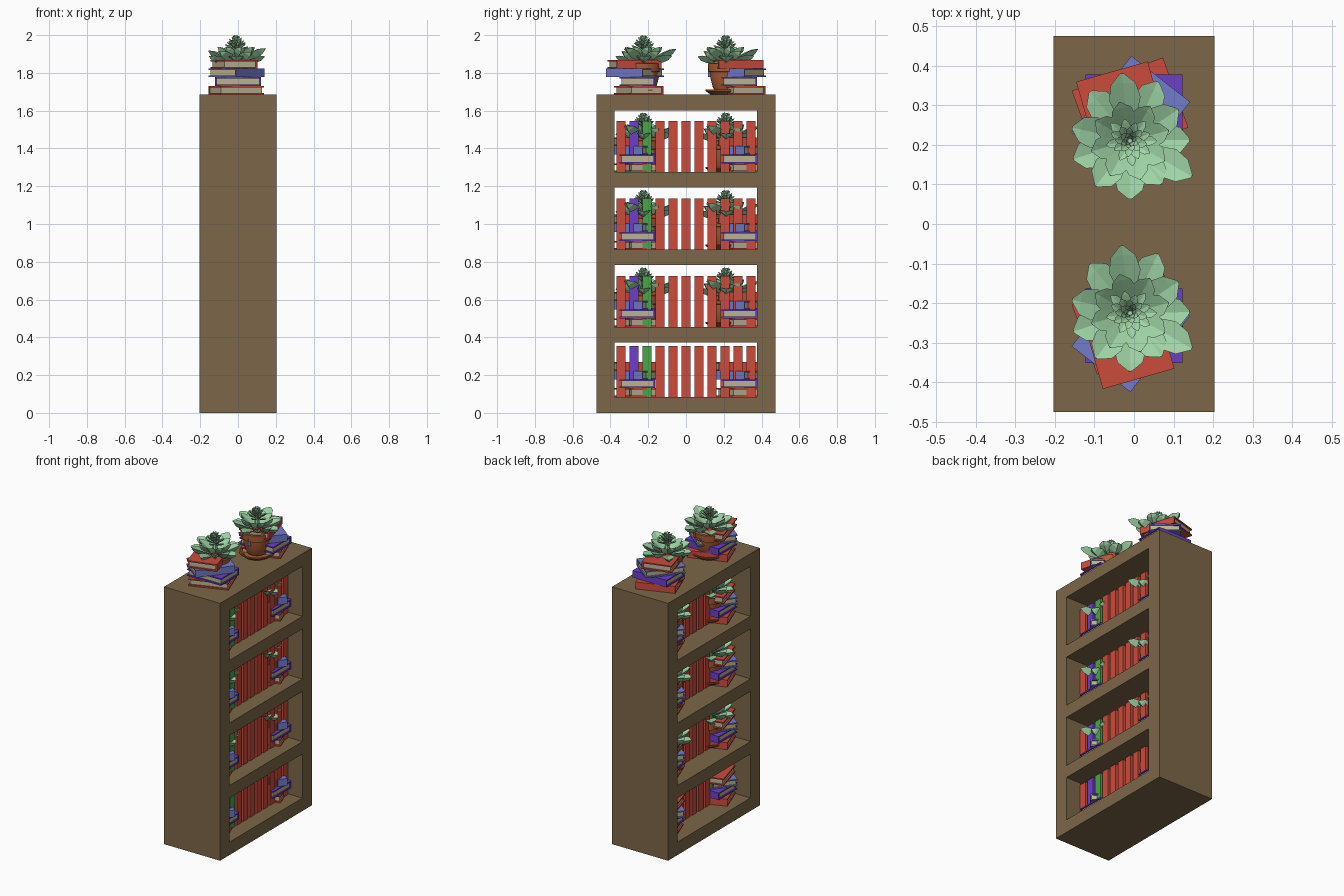
import bpy, bmesh, math
from mathutils import Matrix, Vector

if "Cube" in bpy.data.objects:
    bpy.data.objects.remove(bpy.data.objects["Cube"])

def mat(name, rgb):
    m = bpy.data.materials.new(name)
    m.diffuse_color = (*rgb, 1)
    m.use_nodes = True
    m.node_tree.nodes["Principled BSDF"].inputs["Base Color"].default_value = m.diffuse_color
    return m

WOOD = mat("wood", (0.2, 0.135, 0.065))
RED = mat("red", (0.6, 0.07, 0.045))
BLUE = mat("blue", (0.17, 0.2, 0.6))
PURPLE = mat("purple", (0.15, 0.05, 0.58))
GREEN = mat("green", (0.07, 0.38, 0.07))
PAPER = mat("paper", (0.5, 0.45, 0.3))
CLAY = mat("clay", (0.4, 0.11, 0.035))
SOIL = mat("soil", (0.06, 0.035, 0.02))
LEAF = mat("leaf", (0.35, 0.66, 0.38))

def put(name, mesh, loc=(0, 0, 0), rot=0.0):
    ob = bpy.data.objects.new(name, mesh)
    ob.location = loc
    ob.rotation_euler.z = rot
    bpy.context.collection.objects.link(ob)
    return ob

def finish(bm, name, mats):
    bmesh.ops.recalc_face_normals(bm, faces=bm.faces)
    me = bpy.data.meshes.new(name)
    bm.to_mesh(me)
    bm.free()
    for m in mats:
        me.materials.append(m)
    return me

def add_box(bm, lo, hi, slot=0):
    lo, hi = Vector(lo), Vector(hi)
    m = Matrix.Translation((lo + hi) / 2) @ Matrix.Diagonal((*(hi - lo), 1))
    for v in bmesh.ops.create_cube(bm, size=1, matrix=m)["verts"]:
        for f in v.link_faces:
            f.material_index = slot

# Bookcase: rectangular outline with four openings, extruded through its depth
FLOORS = [0.085, 0.455, 0.865, 1.275]
CEILINGS = [0.373, 0.783, 1.193, 1.602]
TOP = 1.685
curve = bpy.data.curves.new("bookcase_outline", "CURVE")
curve.dimensions, curve.fill_mode, curve.extrude = "2D", "BOTH", 0.203
openings = [(-0.378, 0.376, a, b) for a, b in zip(FLOORS, CEILINGS)]
for y0, y1, z0, z1 in [(-0.475, 0.475, 0, TOP)] + openings:
    sp = curve.splines.new("POLY")
    sp.points.add(3)
    sp.use_cyclic_u = True
    for p, (y, z) in zip(sp.points, [(y0, z0), (y1, z0), (y1, z1), (y0, z1)]):
        p.co = (y, z, 0, 1)
outline = put("bookcase_outline", curve)
bpy.context.view_layer.update()
case_mesh = bpy.data.meshes.new_from_object(
    outline.evaluated_get(bpy.context.evaluated_depsgraph_get()))
bpy.data.objects.remove(outline)
case_mesh.materials.clear()
case_mesh.materials.append(WOOD)
for poly in case_mesh.polygons:
    poly.use_smooth = False
case = put("bookcase", case_mesh)
case.rotation_euler = (math.pi / 2, 0, math.pi / 2)

# Upright book
def upright_mesh(name, m):
    bm = bmesh.new()
    add_box(bm, (-0.06, -0.024, 0), (0.105, 0.024, 0.27))
    return finish(bm, name, [m])

# Lying book: two covers, a spine on the -y long side, inset pages
BL, BW, BH, CT = 0.245, 0.188, 0.046, 0.008
def lying_mesh(name, m):
    bm = bmesh.new()
    x, y = BL / 2, BW / 2
    add_box(bm, (-x, -y, 0), (x, y, CT))
    add_box(bm, (-x, -y, BH - CT), (x, y, BH))
    add_box(bm, (-x, -y, CT), (x, -y + CT, BH - CT))
    add_box(bm, (-x + 0.008, -y + CT, CT), (x - 0.008, y - 0.01, BH - CT), 1)
    return finish(bm, name, [m, PAPER])

UPRIGHT = {m.name: upright_mesh("upright_" + m.name, m) for m in (RED, PURPLE, GREEN)}
LYING = {m.name: lying_mesh("lying_" + m.name, m) for m in (RED, BLUE, PURPLE)}
STACK = [("red", -0.01, 0.02, 200), ("purple", 0, 0.013, 180),
         ("blue", -0.008, 0, 52), ("red", -0.022, -0.003, 106)]

# Pot with saucer, lathed from a profile
def lathe(name, profile, m, steps=32):
    bm = bmesh.new()
    vs = [bm.verts.new((r, 0, z)) for r, z in profile]
    es = [bm.edges.new(p) for p in zip(vs, vs[1:])]
    bmesh.ops.spin(bm, geom=vs + es, cent=(0, 0, 0), axis=(0, 0, 1),
                   angle=2 * math.pi, steps=steps)
    bmesh.ops.remove_doubles(bm, verts=bm.verts, dist=1e-5)
    return finish(bm, name, [m])

POT = lathe("pot", [(0, 0.02), (0.058, 0.02), (0.068, 0.04), (0.08, 0.085), (0.084, 0.12),
                    (0.092, 0.122), (0.094, 0.165), (0.084, 0.168), (0.08, 0.14), (0, 0.14)], CLAY)
SAUCER = lathe("saucer", [(0, 0), (0.08, 0), (0.107, 0.02), (0.107, 0.027),
                          (0.098, 0.027), (0.078, 0.012), (0, 0.012)], CLAY)
SOIL_MESH = lathe("soil", [(0, 0.138), (0.082, 0.138), (0.08, 0.152), (0, 0.158)], SOIL)

# Faceted succulent leaf: diamond cross-sections along a curved spine
SECTIONS = [(0, 0.3), (0.3, 0.55), (0.62, 1.0), (0.85, 0.8), (1.0, 0.12)]
def add_leaf(bm, angle, tilt, length, width, z, bend=0.1, r0=0.01):
    m = (Matrix.Rotation(angle, 4, "Z") @ Matrix.Translation((r0, 0, z))
         @ Matrix.Rotation(-tilt, 4, "Y"))
    rings = []
    for t, w in SECTIONS:
        h = w * width / 2
        c = bend * length * (t * t - t)
        pts = [(0, -h, 0.35 * h), (0, 0, 0.12 * h), (0, h, 0.35 * h), (0, 0, -0.5 * h)]
        rings.append([bm.verts.new(m @ Vector((t * length, y, c + zz))) for _, y, zz in pts])
    for a, b in zip(rings, rings[1:]):
        for i in range(4):
            j = (i + 1) % 4
            bm.faces.new((a[i], a[j], b[j], b[i]))
    bm.faces.new(rings[0][::-1])
    bm.faces.new(rings[-1])

def plant_mesh():
    bm = bmesh.new()
    # large outer leaves: direction and reach
    outer = [(-30, .18), (1, .15), (33, .145), (65, .165), (97, .172), (129, .16),
             (167, .15), (198, .15), (233, .143), (270, .147), (306, .135)]
    for i, (a, reach) in enumerate(outer):
        tilt = math.radians(12 if i % 2 else 23)
        add_leaf(bm, math.radians(a), tilt, (reach - 0.01) / math.cos(tilt), 0.08, 0.172)
    # middle ring
    for i in range(8):
        add_leaf(bm, math.radians(15 + 45 * i), math.radians(38), 0.115, 0.062, 0.18)
    # small spiralling heart leaves
    n = 34
    for i in range(n):
        t = i / (n - 1)
        add_leaf(bm, i * 2.39996, math.radians(22 + 58 * t), 0.066 - 0.031 * t,
                 0.026 - 0.01 * t, 0.228 + 0.053 * t, -0.15, 0.006)
    # stem
    bmesh.ops.create_cone(bm, cap_ends=True, segments=8, radius1=0.025, radius2=0.006,
                          depth=0.15, matrix=Matrix.Translation((0, 0, 0.215)))
    return finish(bm, "plant", [LEAF])

PLANT = plant_mesh()

# Two book stacks and, where they fit, two potted plants on a level
def dress(level, z, with_plants):
    for side, y_stack, y_pot in (("back", 0.27, 0.21), ("front", -0.27, -0.225)):
        for k, (col, x, dy, deg) in enumerate(STACK):
            put(f"{level}_{side}_stacked_book_{k + 1}", LYING[col],
                (x, y_stack + dy, z + k * BH), math.radians(deg))
        if with_plants:
            for part, me in (("saucer", SAUCER), ("pot", POT), ("soil", SOIL_MESH),
                             ("plant", PLANT)):
                put(f"{level}_{side}_{part}", me, (-0.01, y_pot, z))

for s, z in enumerate(FLOORS):
    dress(f"shelf_{s + 1}", z, s > 0)
    for i in range(11):
        col = {1: "purple", 2: "green"}.get(i, "red")
        put(f"shelf_{s + 1}_upright_book_{i + 1}", UPRIGHT[col], (0, -0.345 + 0.069 * i, z))
dress("top", TOP, True)

# Smooth the lathed pottery, keeping its edges sharp
bpy.ops.object.select_all(action="DESELECT")
for ob in bpy.data.objects:
    if ob.name in ("top_back_pot", "top_back_saucer"):
        ob.select_set(True)
        bpy.context.view_layer.objects.active = ob
bpy.ops.object.shade_smooth_by_angle(angle=math.radians(30))
